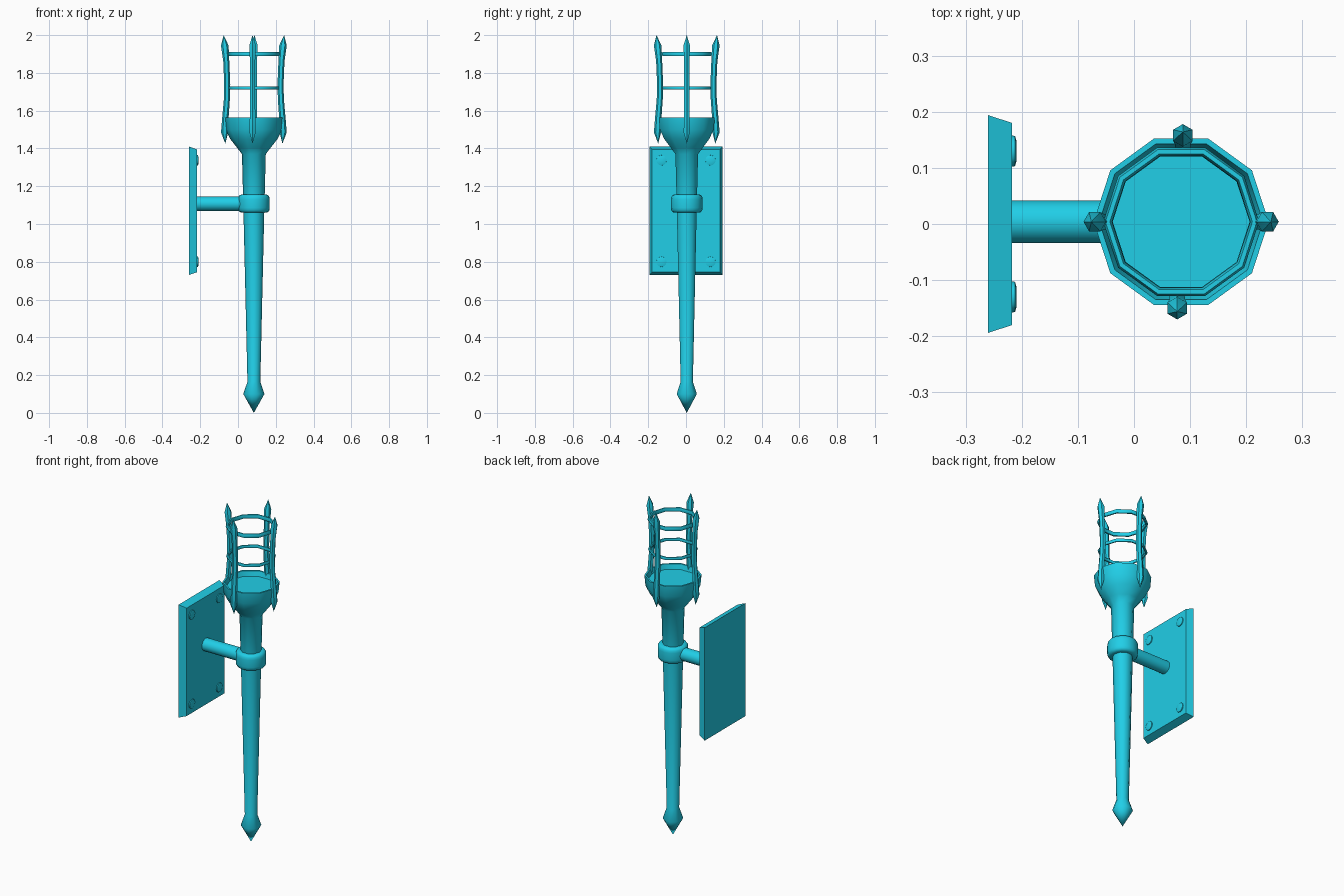
import bpy, bmesh
from math import cos, sin, pi, radians

if "Cube" in bpy.data.objects:
    bpy.data.objects.remove(bpy.data.objects["Cube"])

CX, CY = 0.084, 0.004   # torch axis

teal = bpy.data.materials.new("teal")
teal.diffuse_color = (0.015, 0.62, 0.80, 1)
teal.use_nodes = True
teal.node_tree.nodes["Principled BSDF"].inputs["Base Color"].default_value = teal.diffuse_color


def make(name, bm, smooth):
    bmesh.ops.remove_doubles(bm, verts=bm.verts, dist=1e-5)
    bmesh.ops.recalc_face_normals(bm, faces=bm.faces)
    me = bpy.data.meshes.new(name)
    bm.to_mesh(me)
    bm.free()
    me.materials.append(teal)
    ob = bpy.data.objects.new(name, me)
    bpy.context.collection.objects.link(ob)
    if smooth:
        bpy.ops.object.select_all(action='DESELECT')
        bpy.context.view_layer.objects.active = ob
        ob.select_set(True)
        bpy.ops.object.shade_smooth_by_angle(angle=radians(smooth))
    return ob


def loft(name, profile, sides, smooth=55):
    """Stack rings given as (x offset, z, radius); zero radius makes a tip."""
    bm = bmesh.new()
    rings = [[bm.verts.new((off + r * cos(2 * pi * i / sides), r * sin(2 * pi * i / sides), z))
              for i in range(sides)] for off, z, r in profile]
    for a, b in zip(rings, rings[1:]):
        for i in range(sides):
            j = (i + 1) % sides
            bm.faces.new((a[i], a[j], b[j], b[i]))
    return make(name, bm, smooth)


def lathe(name, points, sides):
    """Turn (radius, z) points around the torch axis."""
    ob = loft(name, [(0, z, r) for r, z in points], sides)
    ob.location = (CX, CY, 0)
    return ob


def lathe_x(name, points, y, z, sides):
    """Turn (radius, x) points around a line along x."""
    ob = loft(name, [(0, x, r) for r, x in points], sides)
    ob.rotation_euler = (0, pi / 2, 0)
    ob.location = (0, y, z)
    return ob


# Torch body: pointed finial, tapered shaft, flared bowl with shallow recess
lathe("torch_body", [(0.0, 0.0), (0.056, 0.10), (0.034, 0.165), (0.055, 1.06), (0.063, 1.37),
                     (0.09, 1.405), (0.125, 1.45), (0.150, 1.50), (0.156, 1.565),
                     (0.146, 1.565), (0.138, 1.535), (0.0, 1.535)], 10)

# Collar, rounded top and bottom
half = [(0.066, 0.048), (0.076, 0.044), (0.082, 0.035), (0.084, 0.022)]
collar = ([(0.05, 1.060)] + [(r, 1.108 - h) for r, h in half]
          + [(r, 1.108 + h) for r, h in reversed(half)] + [(0.05, 1.156), (0.05, 1.060)])
lathe("collar", collar, 16)

# Cage bars, pointed at both ends and bowed inward
bar = [(0.151, 1.425, 0), (0.155, 1.485, 0.019), (0.151, 1.56, 0.017), (0.143, 1.66, 0.016),
       (0.141, 1.74, 0.016), (0.146, 1.86, 0.016), (0.154, 1.945, 0.020), (0.160, 2.0, 0)]
for k, shift in enumerate((0, 0.003, 0, -0.007)):
    ob = loft(f"cage_bar_{k + 1}", bar, 6)
    ob.location = (CX + shift, CY, 0)
    ob.rotation_euler = (0, 0, k * pi / 2)

# Cage hoops
for k, (z, r, w, h) in enumerate([(1.90, 0.131, 0.008, 0.013), (1.72, 0.129, 0.007, 0.010)]):
    ring = [(r + w * cos(pi * i / 3), z + h * sin(pi * i / 3)) for i in range(7)]
    lathe(f"cage_hoop_{k + 1}", ring, 10)

# Support arm
lathe_x("support_arm", [(0, -0.225), (0.038, -0.225), (0.038, 0.06), (0, 0.06)], CY, 1.107, 16)

# Wall plate with chamfered edges
bm = bmesh.new()
bmesh.ops.create_cube(bm, size=1)
for v in bm.verts:
    front = v.co.x > 0
    hy, hz = (0.180, 0.325) if front else (0.194, 0.340)
    v.co = (-0.217 if front else -0.26, hy if v.co.y > 0 else -hy,
            1.07 + (hz if v.co.z > 0 else -hz))
make("wall_plate", bm, 0)

# Corner studs
for sy in (-1, 1):
    for z in (0.80, 1.337):
        lathe_x("plate_stud", [(0, -0.222), (0.028, -0.222), (0.027, -0.212), (0.018, -0.2095),
                               (0, -0.209)], sy * 0.130, z, 12)
